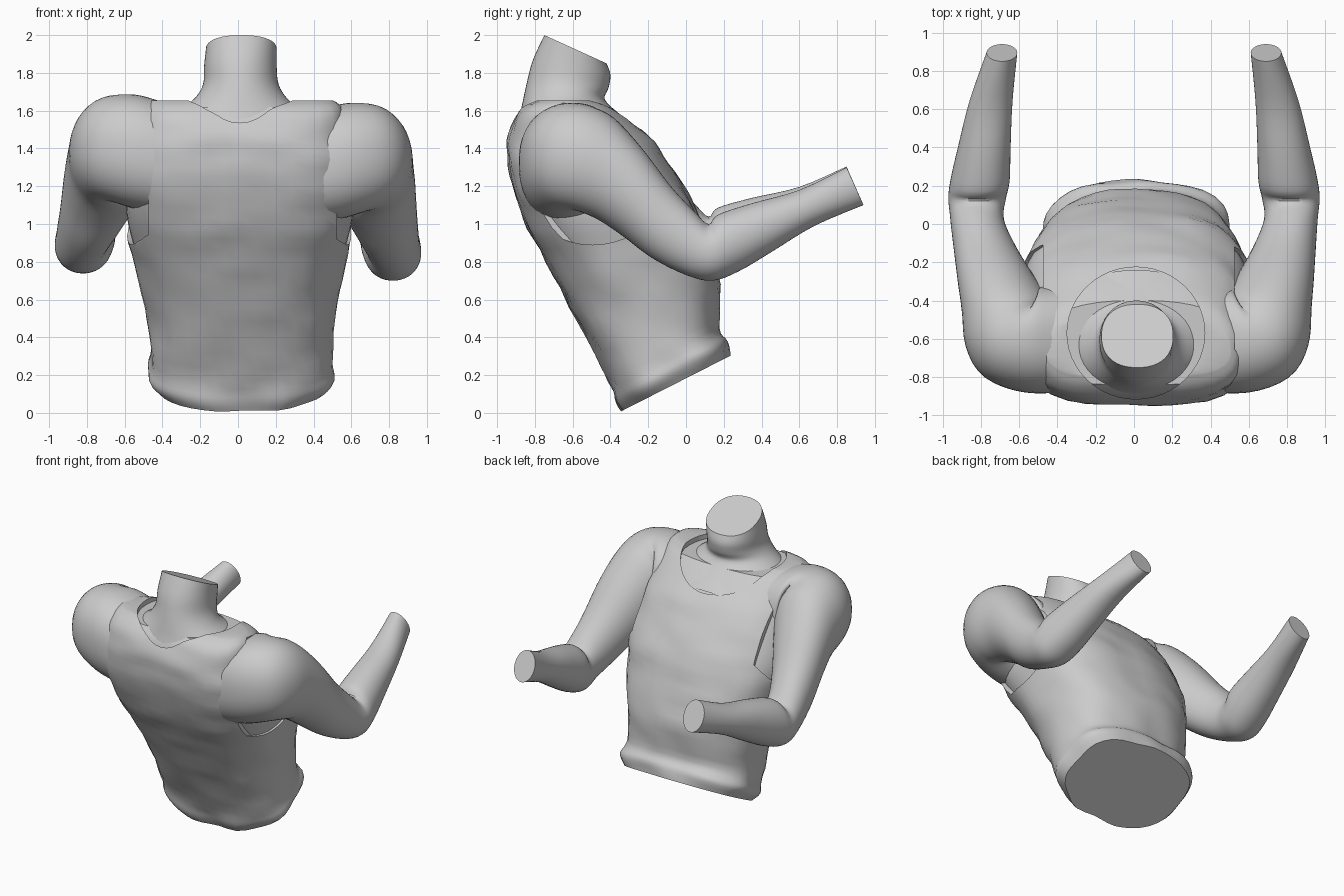
import bpy, bmesh
from math import sin, cos, pi
from mathutils import Vector, Matrix, noise

cube = bpy.data.objects.get("Cube")
if cube:
    bpy.data.objects.remove(cube)

grey = bpy.data.materials.new("plain grey")
grey.use_nodes = True
grey.diffuse_color = (0.6, 0.6, 0.6, 1)
grey.node_tree.nodes["Principled BSDF"].inputs["Base Color"].default_value = grey.diffuse_color


def finish(obj, angle=0.6):
    bpy.ops.object.select_all(action="DESELECT")
    obj.select_set(True)
    bpy.context.view_layer.objects.active = obj
    bpy.ops.object.shade_smooth_by_angle(angle=angle)


def spline(rows, steps):
    """Smoothly interpolate a list of cross-section rows."""
    rows = [Vector(r) for r in rows]
    out = []
    for i in range(len(rows) - 1):
        a, b = rows[i], rows[i + 1]
        before, after = rows[max(i - 1, 0)], rows[min(i + 2, len(rows) - 1)]
        for k in range(steps):
            t = k / steps
            out.append(0.5 * (2 * a + (b - before) * t
                              + (2 * before - 5 * a + 4 * b - after) * t * t
                              + (3 * a - before - 3 * b + after) * t ** 3))
    return out + [rows[-1]]


def loft(name, rows, inset=0.0, wrinkle=0.0, steps=4, sides=44, move=None):
    """Skin rings; each row is one end (y, z), other end (y, z), x min, x max,
    turn about the vertical, and squareness of the first end."""
    bm = bmesh.new()
    rings = []
    for ay, az, by, bz, x0, x1, turn, square in spline(rows, steps):
        mid = Vector(((x0 + x1) / 2, (ay + by) / 2, (az + bz) / 2))
        swing = Matrix.Rotation(turn, 3, "Z")
        across = Vector((0, by - ay, bz - az)) / 2
        across = swing @ (across - across.normalized() * inset)
        wide = swing @ Vector(((x1 - x0) / 2 - inset, 0, 0))
        ring = []
        for k in range(sides):
            c, s = cos(2 * pi * k / sides), sin(2 * pi * k / sides)
            power = square if c < 0 else min(square, 2.5)
            r = (abs(c) ** power + abs(s) ** power) ** (-1 / power)
            p = mid + across * (c * r) + wide * (s * r)
            if wrinkle:
                fold = noise.noise(Vector((p.x * 5, p.y * 5, p.z * 8)))
                p += (p - mid).normalized() * wrinkle * fold
            ring.append(bm.verts.new(move(p) if move else p))
        rings.append(ring)
    for low, high in zip(rings, rings[1:]):
        for k in range(sides):
            n = (k + 1) % sides
            bm.faces.new((low[k], low[n], high[n], high[k]))
    # Fan-shaped flat ends
    for ring in (rings[0], rings[-1]):
        hub = bm.verts.new(sum((v.co for v in ring), Vector()) / sides)
        for k in range(sides):
            bm.faces.new((ring[k], ring[(k + 1) % sides], hub))
    bmesh.ops.recalc_face_normals(bm, faces=bm.faces)
    mesh = bpy.data.meshes.new(name)
    bm.to_mesh(mesh)
    bm.free()
    mesh.materials.append(grey)
    obj = bpy.data.objects.new(name, mesh)
    bpy.context.collection.objects.link(obj)
    finish(obj)
    return obj


def cut(obj, location, scale, rotation):
    """Cut an elliptical hole through a part."""
    bpy.ops.mesh.primitive_cylinder_add(vertices=48, radius=1, depth=1,
                                        location=location, rotation=rotation)
    cutter = bpy.context.object
    cutter.scale = scale
    cutter.hide_render = True
    mod = obj.modifiers.new("hole", "BOOLEAN")
    mod.operation, mod.solver, mod.object = "DIFFERENCE", "EXACT", cutter
    bpy.context.view_layer.objects.active = obj
    bpy.ops.object.modifier_apply(modifier=mod.name)
    bpy.data.objects.remove(cutter)


# Torso sections from hem to shoulders, square at the back and rounder in front
torso = [
    (-.34, .01, .23, .30, -.44, .47, 0, 2.5),
    (-.37, .06, .22, .38, -.48, .51, 0, 2.6),
    (-.41, .17, .17, .45, -.46, .50, 0, 2.6),
    (-.57, .48, .18, .68, -.49, .52, 0, 2.6),
    (-.74, .80, .12, .88, -.56, .58, 0, 2.7),
    (-.86, 1.03, .05, 1.08, -.61, .63, 0, 3),
    (-.93, 1.25, -.04, 1.24, -.60, .62, 0, 3.5),
    (-.94, 1.42, -.14, 1.40, -.56, .59, 0, 3.8),
    (-.91, 1.55, -.27, 1.53, -.53, .56, 0, 3.8),
    (-.86, 1.62, -.38, 1.62, -.50, .54, 0, 3.5),
    (-.80, 1.655, -.48, 1.655, -.46, .50, 0, 3),
]
loft("torso_skin", torso[2:-1], inset=.02)

# Sleeveless shirt with neck opening and armholes
shirt = loft("sleeveless_shirt", torso, wrinkle=.018)
cut(shirt, (.01, -.57, 1.7), (.36, .345, .5), (0, 0, 0))
for side in (-1, 1):
    cut(shirt, (side * .80 + .025, -.495, 1.28), (.39, .415, .6), (0, pi / 2, 0))
finish(shirt)

# Neck, flaring into the shoulders, with a slanted cut
neck = [
    (-.915, 1.47, -.24, 1.50, -.39, .41, 0, 2.2),
    (-.88, 1.58, -.36, 1.59, -.33, .35, 0, 2.1),
    (-.86, 1.67, -.43, 1.66, -.23, .26, 0, 2),
    (-.84, 1.76, -.41, 1.72, -.185, .215, 0, 2),
    (-.81, 1.87, -.40, 1.79, -.18, .205, 0, 2.1),
    (-.75, 2.00, -.42, 1.85, -.17, .205, 0, 2.3),
]
loft("neck", neck)

# Bent arms: out of the shoulder, round to the front, down to the elbow, up to the wrist
arm = [
    (-.60, 1.59, -.60, 1.00, .12, .68, -1.57, 2.4),
    (-.61, 1.635, -.60, 1.03, .27, .83, -1.4, 2.3),
    (-.59, 1.64, -.57, 1.07, .40, .93, -1.0, 2.2),
    (-.50, 1.62, -.54, 1.06, .46, .94, -.5, 2.1),
    (-.38, 1.56, -.46, 1.02, .47, .93, -.15, 2.1),
    (-.24, 1.41, -.34, .94, .53, .94, 0, 2.1),
    (-.08, 1.20, -.18, .82, .62, .95, 0, 2.1),
    (.05, 1.06, 0, .73, .68, .96, 0, 2.1),
    (.12, 1.00, .14, .70, .67, .97, 0, 2.1),
    (.17, 1.05, .28, .75, .65, .96, 0, 2.1),
    (.35, 1.11, .45, .85, .645, .92, 0, 2.1),
    (.60, 1.18, .68, .99, .635, .86, 0, 2.1),
    (.85, 1.30, .94, 1.10, .61, .77, 0, 2),
]


def other_side(p):
    """Mirror the arm, raise its elbow a little and tuck in its shoulder."""
    lift = .045 * min(1, 1 - p.y / .94)
    tuck = .03 * min(1, max(0, -p.y * 2))
    return Vector((tuck - p.x, p.y, p.z + lift))


loft("left_arm", arm)
loft("right_arm", arm, move=other_side)
